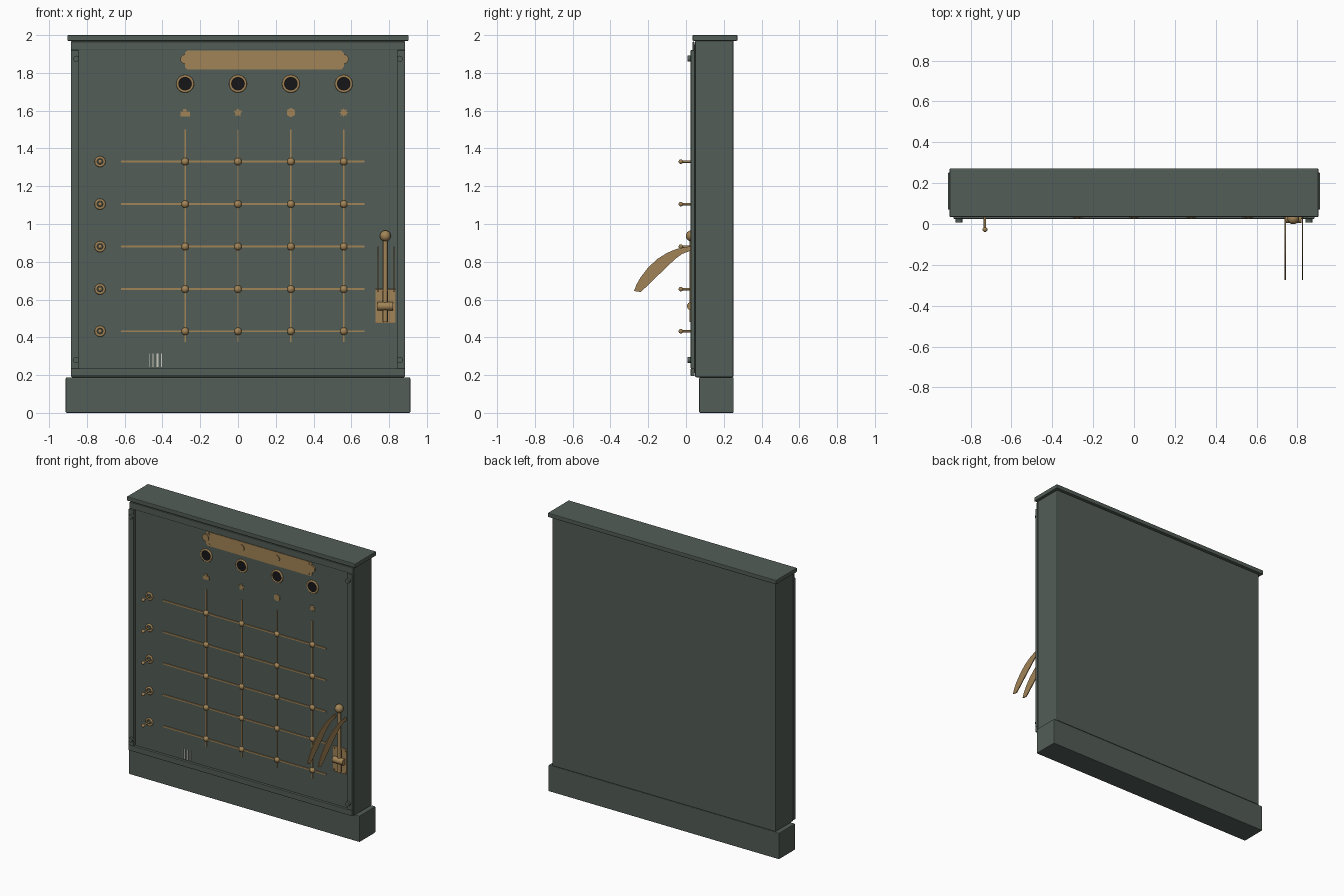
import bpy, math
from mathutils import Vector

cube = bpy.data.objects.get("Cube")
if cube:
    bpy.data.objects.remove(cube, do_unlink=True)


def material(name, rgb, metallic=0.0):
    m = bpy.data.materials.new(name)
    m.use_nodes = True
    m.diffuse_color = (*rgb, 1)
    shader = m.node_tree.nodes["Principled BSDF"]
    shader.inputs["Base Color"].default_value = (*rgb, 1)
    shader.inputs["Metallic"].default_value = metallic
    shader.inputs["Roughness"].default_value = 0.5
    return m


GREEN = material("green_paint", (0.085, 0.11, 0.095))
BRASS = material("brass", (0.36, 0.23, 0.095))
BLACK = material("dark_glass", (0.008, 0.008, 0.01))
WHITE = material("pale_inlay", (0.6, 0.6, 0.54))


def finish(name, mat, smooth=False):
    ob = bpy.context.object
    ob.name = name
    ob.data.materials.append(mat)
    if smooth:
        bpy.ops.object.shade_smooth_by_angle(angle=math.radians(40))
    return ob


def box(name, x, y, z, mat, bevel=0.0):
    """Box from (min, max) ranges on each axis."""
    ranges = (x, y, z)
    bpy.ops.mesh.primitive_cube_add(size=1, location=[(a + b) / 2 for a, b in ranges])
    ob = finish(name, mat)
    ob.scale = [b - a for a, b in ranges]
    bpy.ops.object.transform_apply(location=False, rotation=False, scale=True)
    if bevel:
        mod = ob.modifiers.new("edge", "BEVEL")
        mod.width = bevel
        mod.segments = 2
    return ob


def rod(name, start, end, radius, mat, sides=16):
    a, b = Vector(start), Vector(end)
    bpy.ops.mesh.primitive_cylinder_add(vertices=sides, radius=radius, depth=(b - a).length,
                                        location=(a + b) / 2)
    bpy.context.object.rotation_euler = (b - a).to_track_quat("Z", "Y").to_euler()
    return finish(name, mat, True)


def ball(name, loc, radius, mat):
    bpy.ops.mesh.primitive_uv_sphere_add(segments=20, ring_count=12, radius=radius, location=loc)
    return finish(name, mat, True)


def ring(name, loc, major, minor, mat):
    bpy.ops.mesh.primitive_torus_add(location=loc, rotation=(math.pi / 2, 0, 0), major_radius=major,
                                     minor_radius=minor, major_segments=32, minor_segments=10)
    return finish(name, mat, True)


def plate(name, outline, place, depth, mat):
    """Outline swept to a given depth; place maps (u, v, t) to x, y, z."""
    n = len(outline)
    verts = [place(u, v, t) for t in (0, depth) for u, v in outline]
    faces = [range(n), range(2 * n - 1, n - 1, -1)]
    faces += [(i + n, (i + 1) % n + n, (i + 1) % n, i) for i in range(n)]
    mesh = bpy.data.meshes.new(name)
    mesh.from_pydata(verts, [], [tuple(f) for f in faces])
    mesh.materials.append(mat)
    ob = bpy.data.objects.new(name, mesh)
    bpy.context.collection.objects.link(ob)
    bpy.context.view_layer.objects.active = ob
    bpy.ops.object.select_all(action="DESELECT")
    ob.select_set(True)
    bpy.ops.object.mode_set(mode="EDIT")
    bpy.ops.mesh.select_all(action="SELECT")
    bpy.ops.mesh.normals_make_consistent(inside=False)
    bpy.ops.object.mode_set(mode="OBJECT")
    return ob


FACE = 0.043   # recessed front panel surface
TRIM = 0.025   # front of the surrounding frame
COLS = [-0.28, 0, 0.28, 0.56]
ROWS = [1.33, 1.105, 0.88, 0.655, 0.432]

# Cabinet
box("plinth", (-0.912, 0.912), (0.07, 0.252), (0, 0.188), GREEN, 0.005)
box("cabinet_body", (-0.884, 0.884), (0.048, 0.252), (0.188, 1.972), GREEN, 0.008)
box("top_cap", (-0.903, 0.903), (0.035, 0.272), (1.97, 2.0), GREEN, 0.004)
box("front_panel", (-0.86, 0.86), (FACE, 0.06), (0.21, 1.95), GREEN)

# Frame and its corner bolts
for side, s in (("left", 1), ("right", -1)):
    box(side + "_stile", sorted((s * 0.842, s * 0.884)), (TRIM, 0.046), (0.235, 1.92), GREEN, 0.003)
    for z in (0.28, 1.875):
        rod(side + "_frame_bolt", (s * 0.857, 0.008, z), (s * 0.857, 0.03, z), 0.016, GREEN, 12)
box("bottom_rail", (-0.884, 0.884), (TRIM, 0.046), (0.195, 0.235), GREEN, 0.003)
box("top_rail", (-0.884, 0.884), (TRIM + 0.01, 0.046), (1.92, 1.965), GREEN, 0.003)

# Header plate with chamfered corners
w, h, c = 0.42, 0.05, 0.012
corners = [(-w + c, -h), (w - c, -h), (w, -h + c), (w, h - c),
           (w - c, h), (-w + c, h), (-w, h - c), (-w, -h + c)]
plate("header_plate", corners, lambda u, v, t: (u + 0.14, FACE - t, v + 1.868), 0.006, BRASS)
for x in (-0.255, 0.535):
    for z in (1.832, 1.905):
        rod("header_screw", (x, 0.032, z), (x, FACE, z), 0.006, BRASS, 10)

# Lamps, tracks and column emblems
for i, x in enumerate(COLS):
    rod("header_disc", (x, 0.031, 1.873), (x, FACE, 1.873), 0.025, BRASS, 24)
    ring("lamp_bezel", (x, FACE, 1.742), 0.04, 0.007, BRASS)
    rod("lamp_lens", (x, 0.039, 1.742), (x, 0.05, 1.742), 0.037, BLACK, 32)
    box("vertical_track", (x - 0.0035, x + 0.0035), (0.038, 0.046), (0.375, 1.5), BRASS)
    points = (4, 10, 6, 16)[i]
    star = []
    for k in range(points):
        a = math.tau * k / points + math.pi / 2
        r = 0.025 * (0.55 if i % 2 and k % 2 else 1)
        star.append((r * math.cos(a), r * math.sin(a)))
    if i == 0:
        star = [(-0.025, -0.02), (0.025, -0.02), (0.025, 0.006), (0.008, 0.006),
                (0.008, 0.02), (-0.01, 0.02), (-0.01, 0.006), (-0.025, 0.006)]
    plate("column_emblem", star, lambda u, v, t: (u + x, FACE - t, v + 1.59), 0.004, BRASS)

# Row tracks, junctions and toggle switches
for z in ROWS:
    box("horizontal_track", (-0.62, 0.67), (0.037, 0.046), (z - 0.005, z + 0.005), BRASS)
    for x in COLS:
        ball("track_junction", (x, 0.044, z), 0.02, BRASS)
    x = -0.73
    ring("toggle_collar", (x, FACE, z), 0.022, 0.007, BRASS)
    rod("toggle_seat", (x, 0.04, z), (x, 0.05, z), 0.02, GREEN)
    rod("toggle_stem", (x, -0.027, z), (x, 0.045, z), 0.006, BRASS)
    ball("toggle_tip", (x, -0.027, z), 0.012, BRASS)

# Lever with its mounting plate and ball handle
LX = 0.78
box("lever_plate", (0.727, 0.835), (0.034, 0.046), (0.475, 0.655), BRASS, 0.003)
box("lever_slot", (LX - 0.014, LX + 0.014), (0.032, 0.04), (0.485, 0.645), BLACK)
for x in (0.737, 0.825):
    for z in (0.487, 0.643):
        rod("lever_plate_screw", (x, 0.03, z), (x, 0.04, z), 0.006, BRASS, 10)
rod("lever_arm", (LX, 0.03, 0.48), (LX, 0.03, 0.93), 0.012, BRASS)
rod("lever_pivot", (LX - 0.041, 0.027, 0.565), (LX + 0.041, 0.027, 0.565), 0.022, BRASS, 24)
ball("lever_knob", (LX, 0.028, 0.937), 0.029, BRASS)

# Pair of crescent guards beside the lever
crescent = [(0.045, 0.882), (0, 0.879), (-0.05, 0.868), (-0.1, 0.847), (-0.15, 0.816),
            (-0.2, 0.77), (-0.24, 0.718), (-0.262, 0.68), (-0.275, 0.645), (-0.24, 0.64),
            (-0.2, 0.677), (-0.15, 0.726), (-0.1, 0.774), (-0.055, 0.817), (-0.02, 0.842),
            (0.02, 0.857), (0.045, 0.86)]
for x in (0.738, 0.822):
    plate("lever_guard", crescent, lambda u, v, t: (x + t, u, v), 0.006, BRASS)

# Decorative bars in the lower corner
for x, width in ((-0.467, 0.004), (-0.45, 0.007), (-0.427, 0.01), (-0.405, 0.005)):
    box("inlay_bar", (x - width / 2, x + width / 2), (0.04, 0.046), (0.242, 0.315), WHITE)
